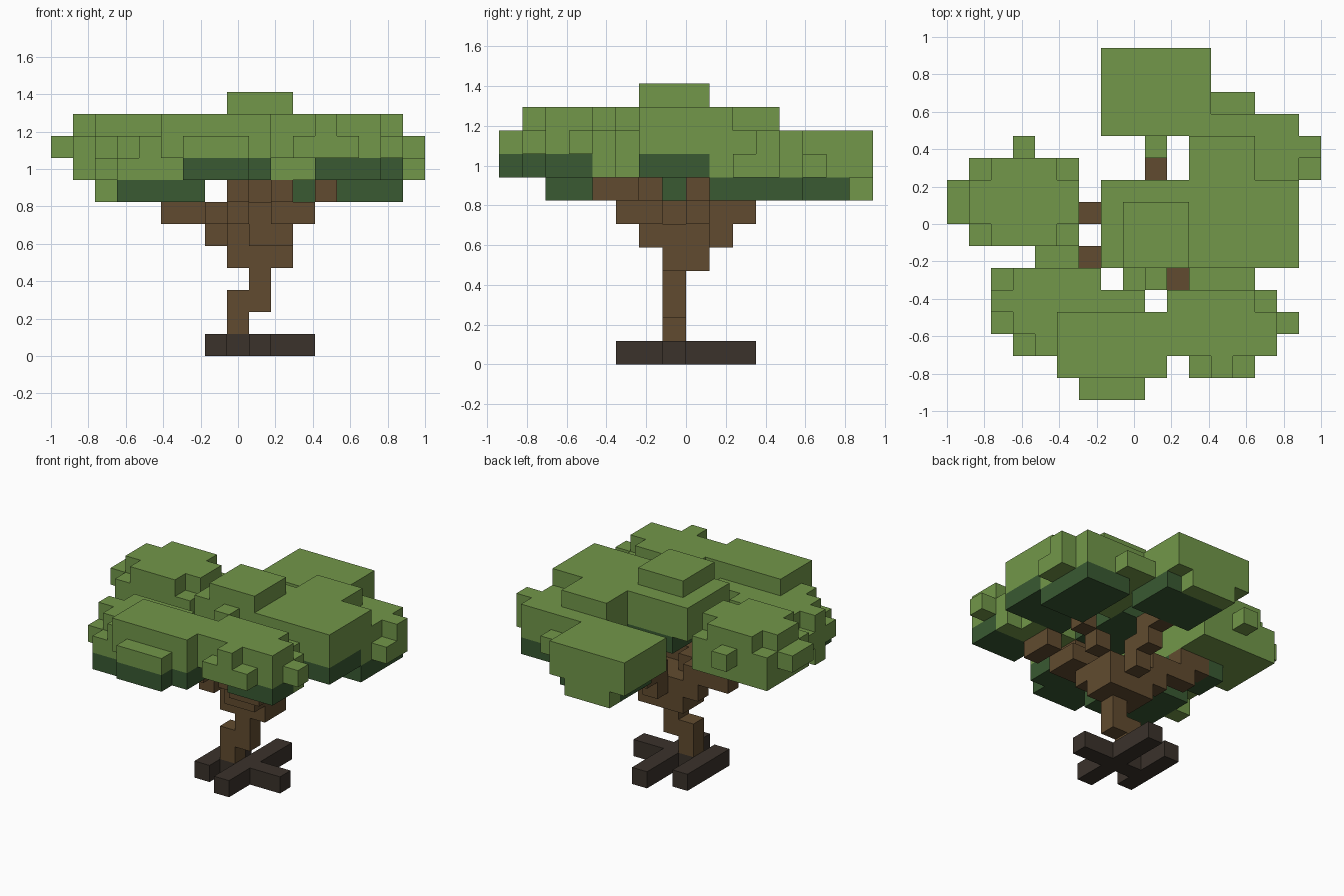
import bpy, bmesh
from mathutils import Vector

if "Cube" in bpy.data.objects:
    bpy.data.objects.remove(bpy.data.objects["Cube"])

U = 2 / 17                              # one block
ORIGIN = Vector((-1, -8 * U, 0))
grid = {}                               # block -> (part, material)


def material(name, rgb):
    m = bpy.data.materials.new(name)
    m.diffuse_color = (*rgb, 1)
    m.use_nodes = True
    m.node_tree.nodes["Principled BSDF"].inputs["Base Color"].default_value = m.diffuse_color
    return m


LEAF = material("leaf_green", (0.168, 0.309, 0.067))
SHADE = material("dark_leaf_green", (0.041, 0.1, 0.032))
BARK = material("bark_brown", (0.12, 0.071, 0.029))
ROOT = material("root_dark_brown", (0.043, 0.032, 0.024))


def box(part, mat, x0, x1, y0, y1, z0, z1):
    """Fill a range of blocks; the first part to claim a block keeps it."""
    for x in range(x0, x1):
        for y in range(y0, y1):
            for z in range(z0, z1):
                grid.setdefault((x, y, z), (part, mat))


def stick(part, mat, start, end):
    """Fill the blocks along a straight line."""
    for i in range(41):
        p = Vector(start).lerp(Vector(end), i / 40)
        grid.setdefault(tuple(int(c + 0.5) for c in p), (part, mat))


def crown(part, x0, x1, y0, y1, z0, z1, trim=False, inset=1, back=0):
    """Leaf slab with a narrower dark layer below; trim rounds its top corners."""
    box(part, SHADE, x0 + inset, x1, y0, y1 - back, z0 - 1, z0)
    box(part, LEAF, x0, x1, y0, y1, z0, z1)
    if trim:
        for x in (x0, x1 - 1):
            for y in (y0, y1 - 1):
                grid.pop((x, y, z1 - 1), None)


def tufts(part, z, *spots):
    """Single leaf blocks sticking out of a crown."""
    for x, y in spots:
        box(part, LEAF, x, x + 1, y, y + 1, z, z + 1)


def notches(z, *spots):
    """Single blocks taken out of a crown."""
    for x, y in spots:
        grid.pop((x, y, z), None)


# Roots
box("roots", ROOT, 9, 10, 5, 11, 0, 1)
box("roots", ROOT, 7, 8, 6, 10, 0, 1)
box("roots", ROOT, 8, 12, 7, 8, 0, 1)

# Stepped trunk, then limbs fanning out from its top
stick("trunk", BARK, (8, 7, 1), (8, 7, 2))
stick("trunk", BARK, (9, 7, 2), (9, 7, 4))
box("trunk", BARK, 8, 11, 7, 9, 4, 6)
for tip in ((4, 8), (6, 6), (8, 4), (10, 4), (12, 4), (12, 8), (9, 11)):
    stick("branches", BARK, (9, 7.5, 4), (*tip, 7))

# Left crown
crown("left_crown", 1, 6, 7, 11, 8, 11, trim=True, inset=2, back=2)
tufts("left_crown", 9, (0, 8), (0, 9), (3, 11))
tufts("left_crown", 8, (4, 6), (5, 6))

# Front-left crown
crown("front_left_crown", 2, 7, 2, 6, 8, 10, trim=True)
box("front_left_crown", LEAF, 7, 9, 4, 5, 8, 10)
tufts("front_left_crown", 9, (6, 5))
tufts("front_left_crown", 7, (2, 4))
notches(8, (2, 2))
notches(9, (2, 3), (3, 2))

# Front crown: two slabs, a nose and a lower back shelf
crown("front_crown", 5, 10, 1, 4, 9, 11)
box("front_crown", LEAF, 10, 15, 4, 5, 8, 9)
crown("front_crown", 10, 15, 2, 5, 9, 11, inset=2)
notches(10, (14, 4))
crown("front_crown", 5, 9, 0, 1, 9, 10)
notches(9, (5, 0))
box("front_crown", LEAF, 11, 14, 5, 6, 8, 10)
tufts("front_crown", 8, (8, 5), (9, 5))
tufts("front_crown", 9, (9, 5), (11, 1), (12, 1), (13, 1), (15, 3))
tufts("front_crown", 10, (9, 5), (12, 1))

# Right crown: high front slab, lower back slab
crown("right_crown", 11, 16, 6, 9, 9, 11)
crown("right_crown", 11, 16, 9, 13, 8, 10, inset=2)
box("right_crown", LEAF, 11, 16, 9, 10, 10, 11)
box("right_crown", LEAF, 11, 14, 10, 12, 10, 11)
tufts("right_crown", 8, (12, 13), (13, 13), (16, 10), (16, 11))
tufts("right_crown", 9, (16, 11))

# Top crown
crown("top_crown", 7, 11, 6, 10, 9, 11)
box("top_crown", LEAF, 8, 11, 6, 9, 11, 12)

# Back crown, with a light rear apron
box("back_crown", LEAF, 8, 11, 15, 16, 7, 8)
crown("back_crown", 7, 12, 12, 16, 8, 10, back=1)
tufts("back_crown", 8, (9, 11))


def block_face(bm, cell, axis, side):
    """Add the square on one side of a block, facing outward."""
    a, b = (axis + 1) % 3, (axis + 2) % 3
    corners = []
    for p, q in ((0, 0), (1, 0), (1, 1), (0, 1)):
        c = Vector(cell)
        c[axis] += side
        c[a] += p
        c[b] += q
        corners.append(bm.verts.new(ORIGIN + c * U))
    return bm.faces.new(corners if side else corners[::-1])


# Skin each part with only its outward faces
for part in dict.fromkeys(owner for owner, _ in grid.values()):
    cells = {c: m for c, (owner, m) in grid.items() if owner == part}
    mats = list(dict.fromkeys(cells.values()))
    bm = bmesh.new()
    for cell, mat in cells.items():
        for axis in range(3):
            for side in (0, 1):
                near = list(cell)
                near[axis] += 2 * side - 1
                if tuple(near) not in grid:
                    block_face(bm, cell, axis, side).material_index = mats.index(mat)
    bmesh.ops.remove_doubles(bm, verts=bm.verts, dist=0.001)
    mesh = bpy.data.meshes.new(part)
    bm.to_mesh(mesh)
    bm.free()
    for m in mats:
        mesh.materials.append(m)
    bpy.context.collection.objects.link(bpy.data.objects.new(part, mesh))
